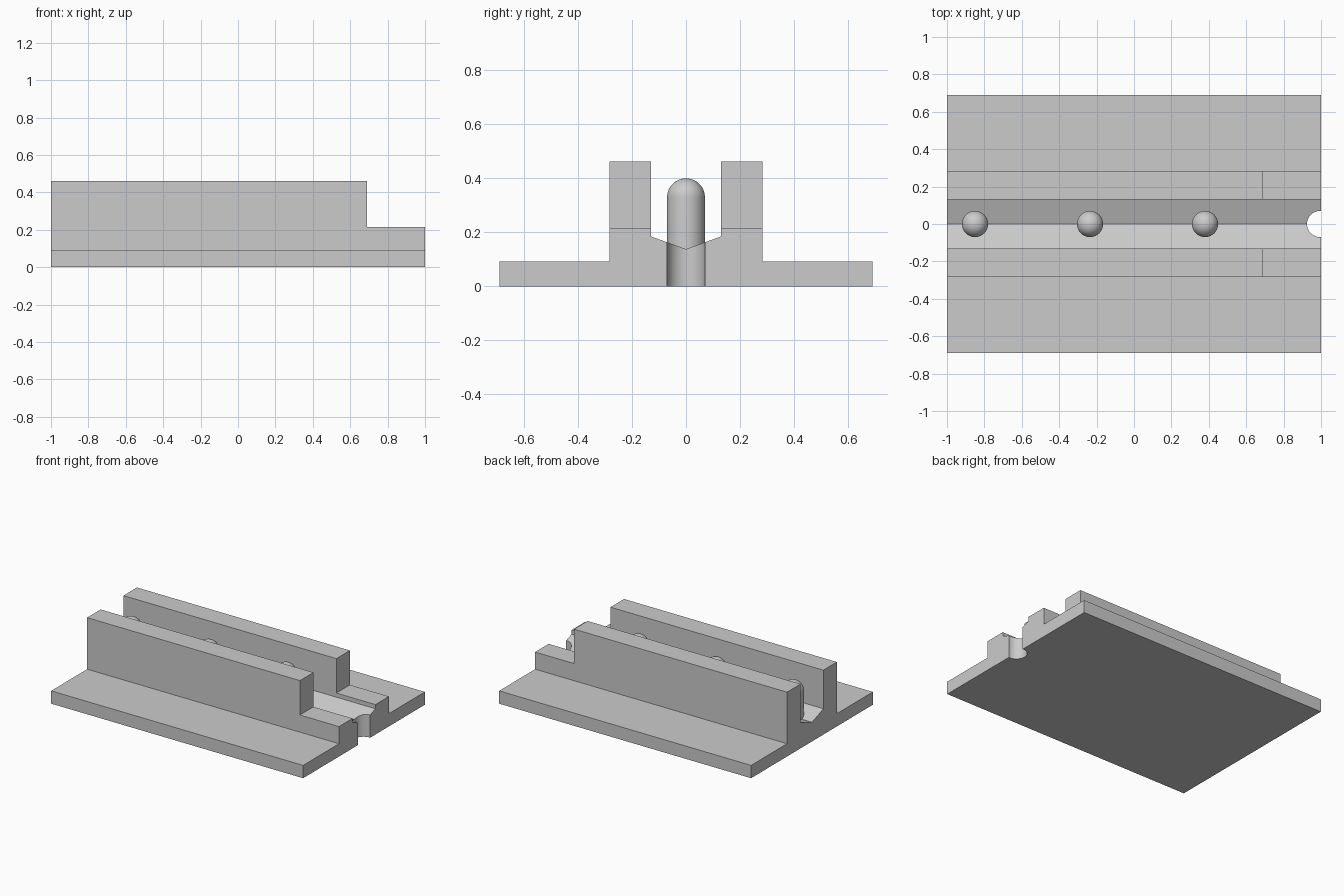
import bpy
import bmesh
from math import sin, cos, pi, radians
from mathutils import Matrix, Vector

cube = bpy.data.objects.get("Cube")
if cube:
    bpy.data.objects.remove(cube, do_unlink=True)

grey = bpy.data.materials.new("light grey")
grey.use_nodes = True
colour = (0.6, 0.6, 0.6, 1)
grey.diffuse_color = colour
grey.node_tree.nodes["Principled BSDF"].inputs["Base Color"].default_value = colour

PEG_R = 0.07
PEG_TOP = 0.40
PITCH = 0.615
FIRST_PEG = -0.85


def make_object(name, bm):
    bmesh.ops.recalc_face_normals(bm, faces=bm.faces)
    mesh = bpy.data.meshes.new(name)
    bm.to_mesh(mesh)
    bm.free()
    mesh.materials.append(grey)
    obj = bpy.data.objects.new(name, mesh)
    bpy.context.collection.objects.link(obj)
    return obj


def activate(obj):
    bpy.ops.object.select_all(action="DESELECT")
    obj.select_set(True)
    bpy.context.view_layer.objects.active = obj


def smooth(obj):
    activate(obj)
    bpy.ops.object.shade_smooth_by_angle(angle=radians(30))


def cut(obj, cutter):
    cutter.hide_render = True
    activate(obj)
    mod = obj.modifiers.new("cut", "BOOLEAN")
    mod.operation = "DIFFERENCE"
    mod.solver = "EXACT"
    mod.object = cutter
    bpy.ops.object.modifier_apply(modifier=mod.name)
    bpy.data.objects.remove(cutter, do_unlink=True)


# Flanged channel: half profile mirrored in y, extruded along x
half = [(0.69, 0), (0.69, 0.092), (0.283, 0.092), (0.283, 0.462),
        (0.13, 0.462), (0.13, 0.185)]
profile = half + [(0, 0.138)] + [(-y, z) for y, z in reversed(half)]
bm = bmesh.new()
face = bm.faces.new([bm.verts.new((-1, y, z)) for y, z in profile])
ext = bmesh.ops.extrude_face_region(bm, geom=[face])
bmesh.ops.translate(bm, vec=(2, 0, 0),
                    verts=[v for v in ext["geom"] if isinstance(v, bmesh.types.BMVert)])
body = make_object("flanged_channel", bm)

# Lowered rail ends
bm = bmesh.new()
bmesh.ops.create_cube(bm, size=1, matrix=Matrix.Translation((1.19, 0, 0.715))
                      @ Matrix.Diagonal((1, 1, 1, 1)))
cut(body, make_object("rail_end_cutter", bm))

# Round notch through the end, one pitch after the last peg
bm = bmesh.new()
bmesh.ops.create_cone(bm, cap_ends=True, segments=48, radius1=PEG_R, radius2=PEG_R,
                      depth=2, matrix=Matrix.Translation((FIRST_PEG + 3 * PITCH, 0, 0)))
cut(body, make_object("notch_cutter", bm))
smooth(body)

# Round-topped pegs standing in the groove
for i in range(3):
    bm = bmesh.new()
    arc = [k * pi / 20 for k in range(11)]
    points = [Vector((0, 0, 0.1)), Vector((PEG_R, 0, 0.1))]
    points += [Vector((PEG_R * cos(a), 0, PEG_TOP - PEG_R + PEG_R * sin(a))) for a in arc]
    verts = [bm.verts.new(p) for p in points]
    edges = [bm.edges.new(pair) for pair in zip(verts, verts[1:])]
    bmesh.ops.spin(bm, geom=verts + edges, cent=(0, 0, 0), axis=(0, 0, 1),
                   angle=2 * pi, steps=40)
    bmesh.ops.remove_doubles(bm, verts=bm.verts, dist=0.0005)
    peg = make_object(f"peg_{i + 1}", bm)
    peg.location.x = FIRST_PEG + i * PITCH
    smooth(peg)
